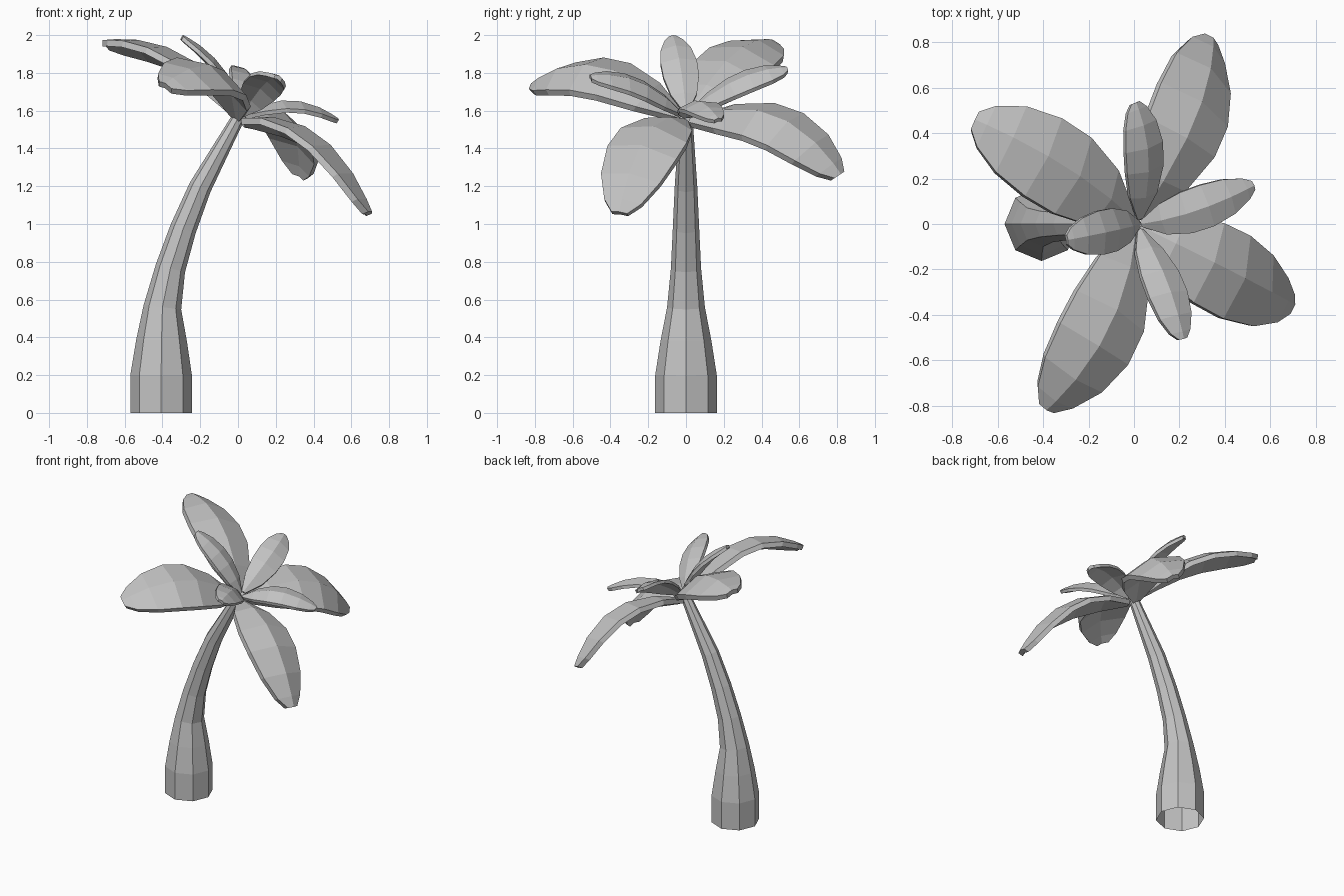
import bpy, bmesh, math
from mathutils import Vector

cube = bpy.data.objects.get("Cube")
if cube:
    bpy.data.objects.remove(cube)

grey = bpy.data.materials.new("plain_grey")
grey.use_nodes = True
tone = (0.55, 0.55, 0.55, 1)
grey.diffuse_color = tone
grey.node_tree.nodes["Principled BSDF"].inputs["Base Color"].default_value = tone

LEAN = math.radians(30)
CROWN_UP = Vector((math.sin(LEAN), 0, math.cos(LEAN)))


def loft(name, rings, cap_start, cap_end):
    """Skin closed rings of points into one flat-shaded object."""
    bm = bmesh.new()
    loops = [[bm.verts.new(p) for p in ring] for ring in rings]
    for a, b in zip(loops, loops[1:]):
        for i in range(len(a)):
            j = (i + 1) % len(a)
            bm.faces.new((a[i], a[j], b[j], b[i]))
    if cap_start:
        bm.faces.new(loops[0][::-1])
    if cap_end:
        bm.faces.new(loops[-1])
    bmesh.ops.recalc_face_normals(bm, faces=bm.faces)
    mesh = bpy.data.meshes.new(name)
    bm.to_mesh(mesh)
    bm.free()
    mesh.materials.append(grey)
    obj = bpy.data.objects.new(name, mesh)
    bpy.context.collection.objects.link(obj)


def trunk(stations, sides=8):
    """Tapered eight-sided tube, each ring square to the bent centre line."""
    rings = []
    last = len(stations) - 1
    for i, (x, z, r) in enumerate(stations):
        x0, z0, _ = stations[max(i - 1, 0)]
        x1, z1, _ = stations[min(i + 1, last)]
        across = Vector((z1 - z0, 0, x0 - x1)).normalized()
        ring = []
        for k in range(sides):
            a = math.tau * k / sides
            ring.append(Vector((x, 0, z)) + r * (across * math.cos(a) + Vector((0, math.sin(a), 0))))
        rings.append(ring)
    loft("trunk", rings, False, True)


# Position along the leaf and share of its full half width
OUTLINE = [(0, .15), (.18, .72), (.4, .98), (.6, 1), (.8, .84), (.94, .52), (1, .22)]


def leaf(name, root, middle, tip, half_width, thick):
    """Ridged leaf on a curve through three points, tilted with the crown."""
    root, middle, tip = Vector(root), Vector(middle), Vector(tip)
    bend = middle * 2 - (root + tip) / 2
    rings = []
    for t, share in OUTLINE:
        ridge = root * (1 - t) ** 2 + bend * 2 * t * (1 - t) + tip * t * t
        along = ((bend - root) * (1 - t) + (tip - bend) * t).normalized()
        side = along.cross(CROWN_UP).normalized()
        up = side.cross(along)
        w = half_width * share
        top = [ridge - side * w - up * w * .28, ridge, ridge + side * w - up * w * .28]
        rings.append(top + [p - up * thick for p in reversed(top)])
    loft(name, rings, True, True)


# Leaning trunk: centre x, height, radius
trunk([(-.407, 0, .163), (-.407, .2, .163), (-.405, .385, .134), (-.4, .56, .1),
       (-.358, .765, .08), (-.29, .975, .07), (-.2, 1.195, .06), (0, 1.56, .035)])

# Four large leaves
BIG = {
    "large_leaf_back": ((.02, .02, 1.56), (.27, .46, 1.58), (.35, .82, 1.265)),
    "large_leaf_left_back": ((0, .02, 1.6), (-.305, .255, 1.905), (-.7, .46, 1.975)),
    "large_leaf_front": ((.01, -.02, 1.58), (-.11, -.46, 1.835), (-.385, -.82, 1.745)),
    "large_leaf_right_front": ((.03, -.01, 1.56), (.425, -.205, 1.475), (.71, -.355, 1.065)),
}
for name, path in BIG.items():
    leaf(name, *path, .195, .035)

# Four small leaves
SMALL = {
    "small_leaf_back": ((.03, .02, 1.6), (.065, .28, 1.77), (.01, .535, 1.83)),
    "small_leaf_side": ((.03, 0, 1.58), (.28, .06, 1.655), (.53, .17, 1.56)),
    "small_leaf_front": ((.03, -.02, 1.59), (.145, -.25, 1.755), (.22, -.505, 1.785)),
    "small_leaf_upright": ((.03, 0, 1.6), (-.09, -.03, 1.84), (-.29, -.07, 2)),
}
for name, path in SMALL.items():
    leaf(name, *path, .097, .022)
